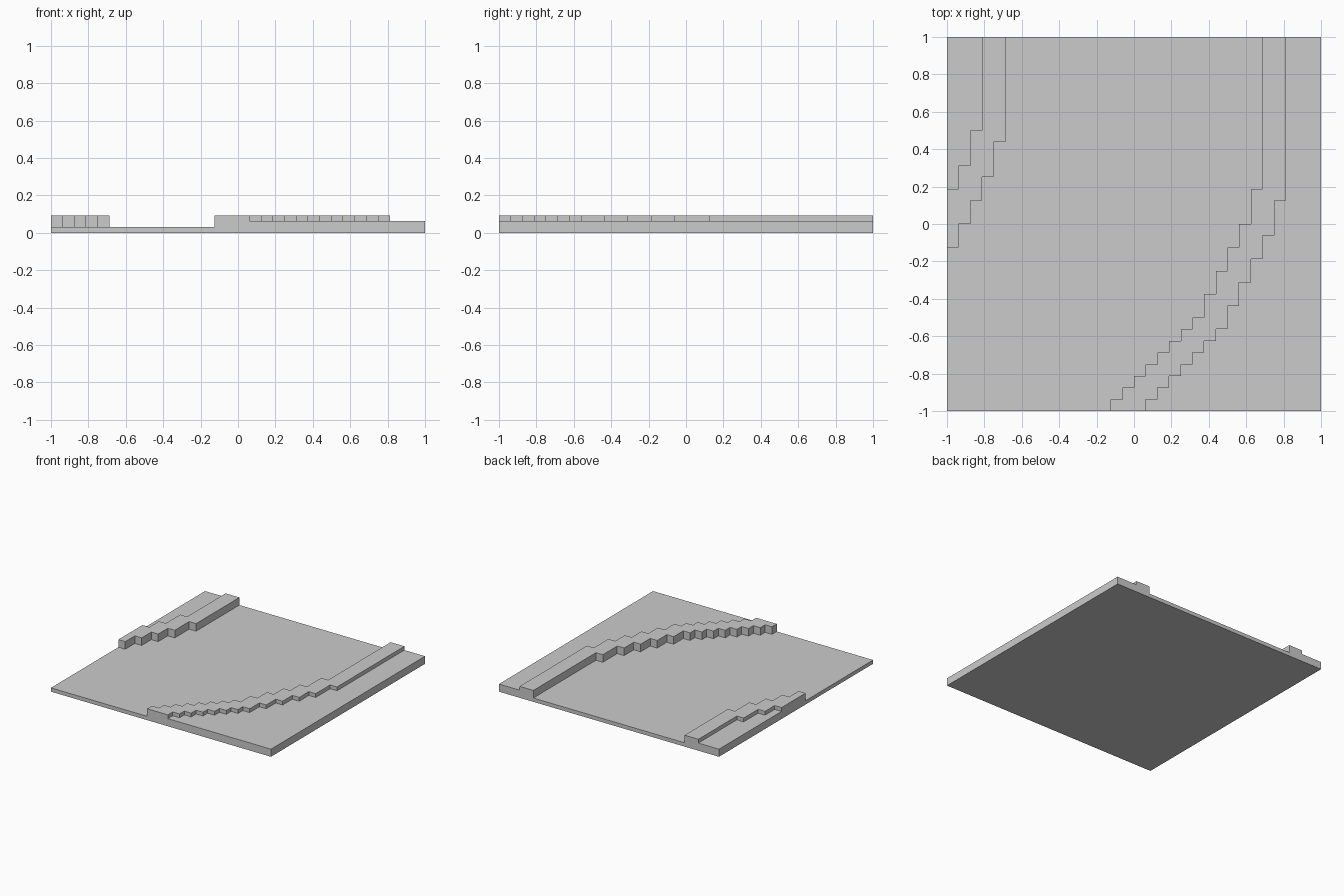
import bpy
import bmesh

if "Cube" in bpy.data.objects:
    bpy.data.objects.remove(bpy.data.objects["Cube"])

CELL = 1 / 16                       # size of one stair step
ROAD, VERGE, KERB = CELL / 2, CELL, CELL * 1.5


def stepped_line(x, ys, end=None):
    """Line from the back edge, moving one cell left at each listed y."""
    pts = [(x, 16)]
    for y in ys:
        pts += [(x, y), (x - 1, y)]
        x -= 1
    return pts + ([end] if end else [])


def on_rim(a, b):
    return any(a[i] == b[i] and abs(a[i]) == 16 for i in (0, 1))


def zone(name, outline, top, inner_bases=None):
    """Slab from a counter-clockwise outline; only exposed walls are built.
    inner_bases gives the neighbour height for each outline edge."""
    bm = bmesh.new()

    def face(coords):
        bm.faces.new([bm.verts.new((x * CELL, y * CELL, z)) for x, y, z in coords])

    face([(x, y, top) for x, y in outline])
    face([(x, y, 0) for x, y in reversed(outline)])
    for i, a in enumerate(outline):
        b = outline[(i + 1) % len(outline)]
        if on_rim(a, b):
            base = 0
        elif inner_bases:
            base = inner_bases[i]
        else:
            continue
        face([(*a, base), (*b, base), (*b, top), (*a, top)])
    bmesh.ops.remove_doubles(bm, verts=bm.verts, dist=1e-5)
    mesh = bpy.data.meshes.new(name)
    bm.to_mesh(mesh)
    bm.free()
    bpy.context.collection.objects.link(bpy.data.objects.new(name, mesh))


# boundary lines, in cells
left_outer = stepped_line(-13, [8, 5, 3])
left_inner = stepped_line(-11, [7, 4, 2, 0, -2])
right_inner = stepped_line(11, [3, 0, -2, -4, -6, *range(-8, -16, -1)], (-2, -16))
right_outer = stepped_line(13, [2, -1, -3, -5, -7, *range(-9, -16, -1)], (1, -16))

# low curved road and the ground on either side
zone("road", left_inner + [(-16, -16)] + right_inner[::-1], ROAD)
zone("left_verge", [(-16, 16)] + left_outer[::-1], VERGE)
zone("right_verge", right_outer + [(16, -16), (16, 16)], VERGE)

# raised kerbs between road and ground
zone("left_kerb", left_outer + left_inner[::-1], KERB,
     [VERGE] * len(left_outer) + [ROAD] * len(left_inner))
zone("right_kerb", right_inner + right_outer[::-1], KERB,
     [ROAD] * len(right_inner) + [VERGE] * len(right_outer))
